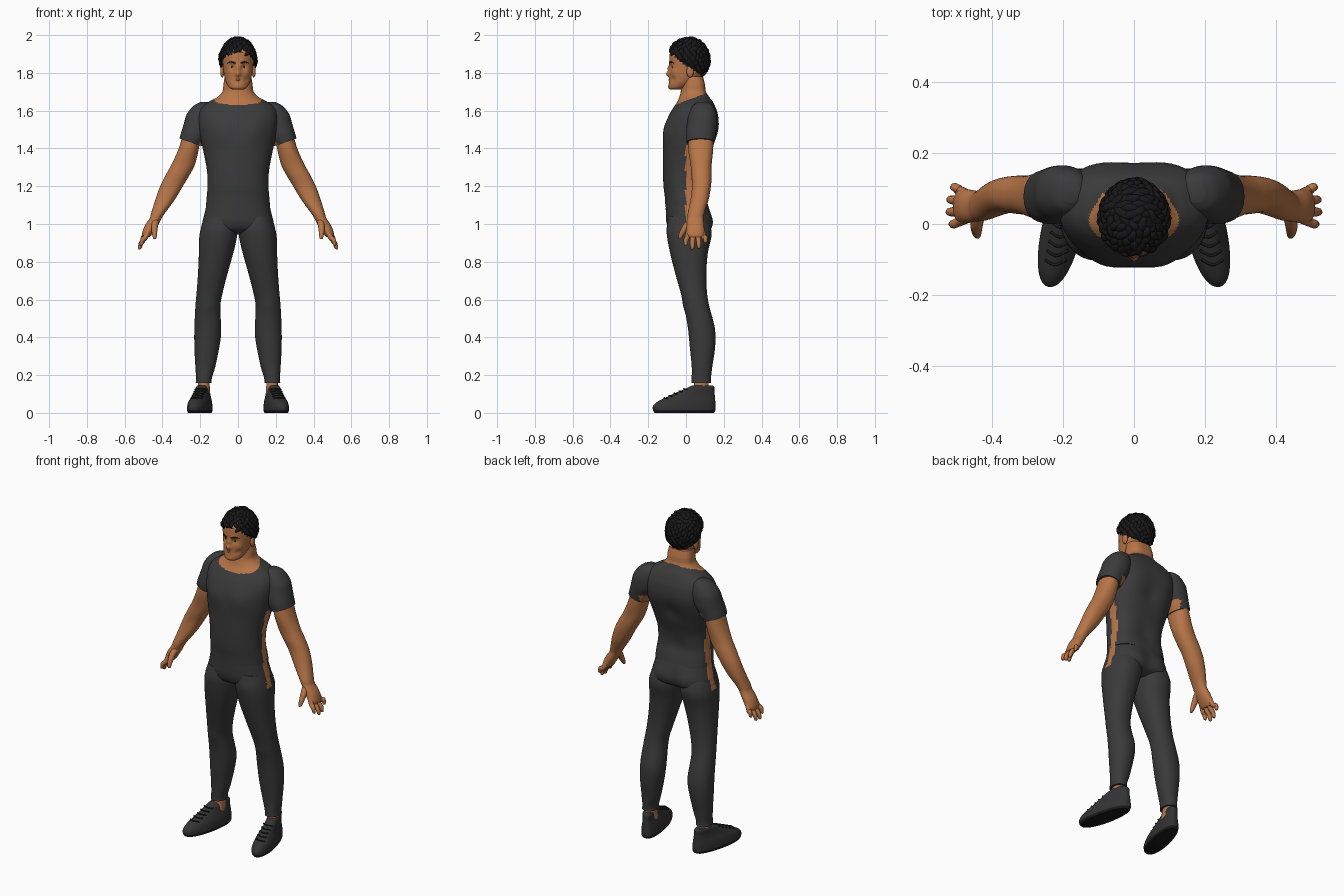
import bpy, bmesh, random
from math import sin, cos, pi, exp, sqrt
from mathutils import Vector, Matrix

if "Cube" in bpy.data.objects:
    bpy.data.objects.remove(bpy.data.objects["Cube"])
random.seed(4)


def material(name, r, g, b):
    m = bpy.data.materials.new(name)
    m.use_nodes = True
    m.diffuse_color = (r, g, b, 1)
    node = m.node_tree.nodes["Principled BSDF"]
    node.inputs["Base Color"].default_value = (r, g, b, 1)
    node.inputs["Roughness"].default_value = 0.8
    return m


SKIN = material("skin", .48, .18, .065)
LIP = material("lip", .32, .1, .06)
SHIRT = material("shirt_grey", .044, .044, .046)
PANTS = material("trouser_grey", .042, .042, .043)
SHOE = material("shoe_grey", .033, .033, .034)
BLACK = material("black", .01, .01, .01)
HAIR = material("hair_black", .009, .009, .01)
WHITE = material("eye_white", .45, .4, .36)


def finish(name, bm, mats, rule=None):
    """Turn a bmesh into a smooth object; rule picks faces of the second material."""
    bmesh.ops.recalc_face_normals(bm, faces=bm.faces)
    if rule:
        for f in bm.faces:
            f.material_index = int(rule(f.calc_center_median()))
    mesh = bpy.data.meshes.new(name)
    bm.to_mesh(mesh)
    bm.free()
    ob = bpy.data.objects.new(name, mesh)
    for m in mats:
        mesh.materials.append(m)
    bpy.context.collection.objects.link(ob)
    bpy.ops.object.select_all(action='DESELECT')
    ob.select_set(True)
    bpy.context.view_layer.objects.active = ob
    bpy.ops.object.shade_smooth_by_angle(angle=.9)
    return ob


def spline(keys, steps):
    """Smooth in-between values through the key tuples."""
    k = [Vector(v) for v in keys]
    k = [k[0]] + k + [k[-1]]
    out = []
    for a, b, c, d in zip(k, k[1:], k[2:], k[3:]):
        for i in range(steps):
            t = i / steps
            out.append(b + (c - a) * (t / 2) + (a * 2 - b * 5 + c * 4 - d) * (t * t / 2)
                       + (b * 3 - a - c * 3 + d) * (t ** 3 / 2))
    return out + [k[-1]]


def skin_rings(bm, rings):
    """Bridge point rings with quads and cap both ends."""
    vs = [[bm.verts.new(p) for p in ring] for ring in rings]
    n = len(vs[0])
    for a, b in zip(vs, vs[1:]):
        for i in range(n):
            bm.faces.new((a[i], a[(i + 1) % n], b[(i + 1) % n], b[i]))
    bm.faces.new(vs[0])
    bm.faces.new(vs[-1])


def loft(name, keys, mats, s=1, e=(2.2, 2.2), warp=None, rule=None, bumps=(), n=64):
    """Loft level rings (z, x0, x1, y0, y1); e is squareness at front and back."""
    rings = []
    for z, x0, x1, y0, y1 in spline(keys, 7):
        ring = []
        for i in range(n):
            c, d = cos(2 * pi * i / n), sin(2 * pi * i / n)
            p = e[0] if d < 0 else e[1]
            r = (abs(c) ** p + abs(d) ** p) ** (-1 / p)
            co = Vector(((x0 + x1 + (x1 - x0) * r * c) / 2, (y0 + y1 + (y1 - y0) * r * d) / 2, z))
            co = warp(co) if warp else co
            for centre, radius, push in bumps:
                dist = (Vector((abs(co.x), co.y, co.z)) - Vector(centre)).length
                co = co + Vector(push) * exp(-(dist / radius) ** 2)
            ring.append((co.x * s, co.y, co.z))
        rings.append(ring)
    bm = bmesh.new()
    skin_rings(bm, rings)
    return finish(name, bm, mats, rule)


def sym(keys):
    return [(z, -w, w, y0, y1) for z, w, y0, y1 in keys]


def tube(bm, points, radii, s=1, n=10, steps=4, flat=1, ref=(.3, 1, .1)):
    """Round tube through points, its radius following the radii."""
    path = spline([(*p, r) for p, r in zip(points, radii)], steps)
    rings = []
    for i, v in enumerate(path):
        d = (path[min(i + 1, len(path) - 1)] - path[max(i - 1, 0)]).to_3d().normalized()
        u = d.cross(Vector(ref)).normalized()
        w = d.cross(u) * flat
        ring = [v.to_3d() + (u * cos(2 * pi * k / n) + w * sin(2 * pi * k / n)) * v[3] for k in range(n)]
        rings.append([(p.x * s, p.y, p.z) for p in ring])
    skin_rings(bm, rings)


def ball(name, centre, size, mat, s=1):
    bm = bmesh.new()
    place = Matrix.Translation((centre[0] * s, *centre[1:])) @ Matrix.Diagonal((*size, 1))
    bmesh.ops.create_uvsphere(bm, u_segments=20, v_segments=12, radius=1, matrix=place)
    return finish(name, bm, [mat])


def side_strip(c):
    return abs(c.x) > .13 and -.002 < c.y < .042 and .95 < c.z < 1.42


# Torso: shirt with bare neck above a slanted neckline and bare side strips
loft("torso", sym([
    (1.09, .170, -.109, .119), (1.14, .166, -.112, .11), (1.2, .161, -.119, .1),
    (1.28, .164, -.122, .106), (1.36, .178, -.122, .13), (1.44, .195, -.12, .155),
    (1.52, .208, -.11, .17), (1.58, .208, -.088, .168), (1.62, .19, -.064, .155),
    (1.65, .15, -.045, .14), (1.67, .112, -.036, .125), (1.7, .083, -.028, .106),
    (1.74, .077, -.024, .1), (1.78, .07, -.02, .09)]),
    [SHIRT, SKIN], e=(2.1, 2.9),
    rule=lambda c: side_strip(c) or c.z > 1.652 + .38 * c.y,
    bumps=[((.085, -.11, 1.49), .065, (0, -.012, 0)), ((0, .17, 1.42), .05, (0, -.014, 0)),
           ((.1, .16, 1.5), .07, (0, .007, 0)), ((0, .1, 1.2), .06, (0, -.01, 0))])

# Hips
loft("hips", sym([
    (1.107, .166, -.107, .114), (1.06, .176, -.107, .124), (1.01, .188, -.104, .13),
    (.97, .19, -.085, .12), (.945, .12, -.035, .08)]),
    [PANTS, SKIN], e=(2.2, 2.5), rule=side_strip,
    bumps=[((.085, .13, 1.01), .07, (0, .017, 0))])

# Head with sculpted face
loft("head", sym([
    (1.712, .03, -.082, -.03), (1.722, .047, -.09, 0), (1.745, .061, -.09, .04),
    (1.77, .069, -.088, .07), (1.81, .077, -.086, .095), (1.85, .081, -.087, .107),
    (1.9, .083, -.086, .11), (1.94, .074, -.07, .1), (1.965, .045, -.035, .07)]),
    [SKIN], n=96,
    bumps=[((0, -.09, 1.795), .015, (0, -.021, 0)), ((0, -.09, 1.825), .015, (0, -.011, 0)),
           ((.03, -.08, 1.832), .016, (0, .009, 0)), ((.026, -.087, 1.853), .017, (0, -.005, 0)),
           ((0, -.09, 1.724), .018, (0, -.004, 0)), ((.05, -.06, 1.8), .022, (.003, -.004, 0)),
           ((.045, -.07, 1.765), .018, (-.003, .004, 0))])
bm = bmesh.new()
tube(bm, [(-.024, -.08, 1.76), (0, -.088, 1.763), (.024, -.08, 1.76)], [.001, .006, .001], flat=.8)
finish("lips", bm, [LIP])


def foot_turn(p):
    narrow = 1 - max(0, p.y) * 1.1
    return Vector((.2 + (p.x - .2) * narrow - .2 * p.y, p.y, p.z))


def hem_slant(p):
    amount = min(1, max(0, (1.56 - p.z) / .1))
    return Vector((p.x, p.y, p.z + .35 * (p.x - .25) * amount))


for s, side in ((1, "left"), (-1, "right")):
    # Sleeve and arm
    loft(side + "_sleeve", [
        (1.645, .15, .2, .06, .12), (1.625, .13, .236, .035, .145), (1.58, .12, .272, .015, .162),
        (1.53, .13, .286, .005, .164), (1.48, .165, .298, 0, .157), (1.432, .193, .31, .004, .15)],
        [SHIRT, SKIN], s, warp=hem_slant,
        rule=lambda c: abs(c.x) < .212 and c.z < 1.47 and c.y > .02)
    loft(side + "_arm", [
        (1.5, .19, .285, .015, .145), (1.4, .207, .314, .012, .144), (1.315, .228, .352, .024, .136),
        (1.26, .256, .382, .028, .136), (1.2, .292, .412, .032, .132), (1.13, .334, .437, .024, .12),
        (1.06, .385, .459, .01, .098), (1.03, .404, .468, .008, .092), (.99, .426, .494, .004, .096),
        (.95, .452, .508, .002, .098), (.93, .468, .508, .012, .09)], [SKIN], s, n=48)
    # Hand digits
    bm = bmesh.new()
    for y, spread, tip, x in ((.014, -.014, .885, .512), (.038, -.004, .866, .52),
                              (.062, .006, .87, .518), (.085, .018, .9, .508)):
        tube(bm, [(.47, y, .97), (.49, y + spread / 2, .93), (x - .006, y + spread, tip + .03),
                  (x, y + spread, tip + .005), (x, y + spread, tip)],
             [.013, .014, .0125, .009, .002], s)
    tube(bm, [(.435, .03, 1.02), (.442, 0, .985), (.442, -.022, .95), (.44, -.033, .925), (.44, -.034, .92)],
         [.018, .018, .014, .009, .002], s, ref=(1, 0, 0))
    finish(side + "_fingers", bm, [SKIN])

    # Leg, ankle and shoe
    loft(side + "_leg", [
        (1.04, .02, .175, -.09, .11), (.98, .006, .195, -.102, .132), (.93, .006, .205, -.1, .134),
        (.85, .024, .207, -.085, .116), (.75, .052, .211, -.06, .108), (.65, .078, .218, -.032, .11),
        (.57, .093, .225, -.01, .122), (.45, .091, .231, .01, .152), (.35, .1, .231, .02, .154),
        (.25, .119, .226, .03, .14), (.185, .138, .222, .03, .132), (.158, .139, .224, .028, .133)],
        [PANTS, SKIN], s, rule=side_strip,
        bumps=[((.16, -.01, .57), .04, (0, -.006, 0)), ((.1, .11, .41), .06, (-.004, .003, 0))])
    loft(side + "_ankle", [(.2, .152, .212, .045, .12), (.15, .15, .212, .042, .12),
                           (.09, .147, .216, .03, .125)], [SKIN], s, n=32)
    loft(side + "_shoe", [
        (0, .148, .252, -.165, .148), (.012, .143, .257, -.174, .155), (.035, .143, .257, -.175, .157),
        (.06, .147, .253, -.15, .155), (.085, .155, .245, -.1, .153), (.11, .163, .24, -.045, .151),
        (.135, .166, .238, .012, .15), (.145, .172, .232, .03, .142)],
        [SHOE, BLACK], s, e=(2.2, 2.8), warp=foot_turn, rule=lambda c: c.z < .014)
    bm = bmesh.new()
    for i in range(5):
        y, z = -.115 + i * .026, .08 + i * .0118
        row = [foot_turn(Vector((.2 + dx, y + abs(dx) * .5, z - abs(dx) * .12))) for dx in (-.03, 0, .03)]
        tube(bm, row, [.004] * 3, s, n=8)
    finish(side + "_laces", bm, [BLACK])

    # Ear, eye and brow
    ball(side + "_ear", (.083, .022, 1.808), (.011, .019, .032), SKIN, s)
    ball(side + "_eye", (.031, -.063, 1.832), (.014, .011, .006), WHITE, s)
    ball(side + "_pupil", (.031, -.071, 1.832), (.006, .004, .006), BLACK, s)
    bm = bmesh.new()
    tube(bm, [(.013, -.088, 1.851), (.036, -.084, 1.858), (.06, -.058, 1.85)], [.003, .004, .001], s)
    finish(side + "_brow", bm, [HAIR])

# Hair: a cap cut along the hairline, covered with curved locks
CENTRE, SIZE = Vector((0, .014, 1.87)), Vector((.092, .106, .112))


def above_hairline(p, margin=0):
    return p.z > 1.842 - .77 * p.y + margin


bm = bmesh.new()
bmesh.ops.create_uvsphere(bm, u_segments=40, v_segments=28, radius=1,
                          matrix=Matrix.Translation(CENTRE) @ Matrix.Diagonal((*SIZE, 1)))
low = [f for f in bm.faces if not above_hairline(f.calc_center_median())]
bmesh.ops.delete(bm, geom=low, context='FACES')
finish("hair_cap", bm, [HAIR])

bm = bmesh.new()
for i in range(260):
    # Even spread over the scalp
    h = 1 - 2 * (i + .5) / 260
    a = i * pi * (3 - sqrt(5))
    n = Vector((cos(a) * sqrt(1 - h * h), sin(a) * sqrt(1 - h * h), h))
    p = CENTRE + n * SIZE
    if not above_hairline(p, .012):
        continue
    comb = Vector((random.uniform(-.7, .7), -.3 if h > .5 else .3, -.6))
    t = (comb - n * comb.dot(n)).normalized()
    b = n.cross(t) * random.uniform(-.012, .012)
    length = random.uniform(.024, .036)
    lift = random.uniform(0, .005)
    pts = [p + t * length * k - n * (.011 * k * k - lift) + b * k * k for k in (-1, -.4, .3, 1)]
    tube(bm, pts, [.004, .012, .011, .001], n=8, steps=2, flat=.75, ref=n)
finish("hair_locks", bm, [HAIR])
